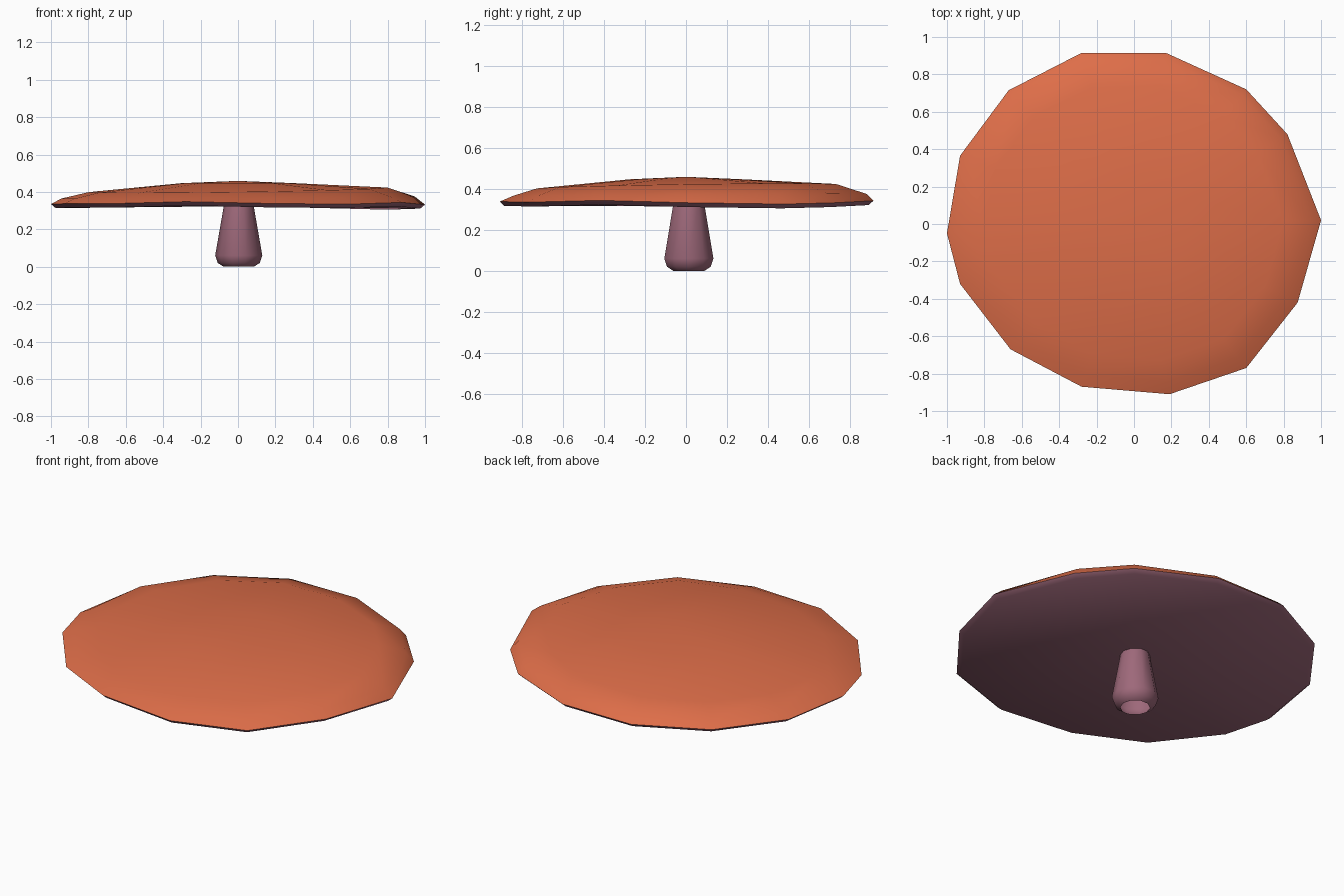
import bpy, bmesh, math

if "Cube" in bpy.data.objects:
    bpy.data.objects.remove(bpy.data.objects["Cube"])


def material(name, rgb):
    m = bpy.data.materials.new(name)
    m.diffuse_color = (*rgb, 1)
    m.use_nodes = True
    m.node_tree.nodes["Principled BSDF"].inputs["Base Color"].default_value = m.diffuse_color
    return m


def loft(name, rings, mats, apex=None, base=None, lower_bands=0):
    """Skin a stack of rings (bottom to top); optional centre points close the ends."""
    bm = bmesh.new()
    rows = [[bm.verts.new(p) for p in ring] for ring in rings]
    n = len(rows[0])
    for k in range(len(rows) - 1):
        for i in range(n):
            j = (i + 1) % n
            f = bm.faces.new((rows[k][i], rows[k][j], rows[k + 1][j], rows[k + 1][i]))
            f.material_index = 0 if k >= lower_bands else 1
    for centre, row, index, flip in ((apex, rows[-1], 0, False), (base, rows[0], 1, True)):
        if centre:
            c = bm.verts.new(centre)
            for i in range(n):
                tri = (row[i], row[(i + 1) % n], c)
                f = bm.faces.new(tri[::-1] if flip else tri)
                f.material_index = index
    me = bpy.data.meshes.new(name)
    bm.to_mesh(me)
    bm.free()
    for m in mats:
        me.materials.append(m)
    ob = bpy.data.objects.new(name, me)
    bpy.context.collection.objects.link(ob)
    bpy.ops.object.select_all(action='DESELECT')
    ob.select_set(True)
    bpy.context.view_layer.objects.active = ob
    bpy.ops.object.shade_smooth_by_angle(angle=math.radians(50))
    return ob


orange = material("orange_cap", (0.73, 0.155, 0.066))
mauve = material("mauve_flesh", (0.342, 0.140, 0.195))

# Cap: uneven fourteen-sided rim (x, y, z), scaled inward for the dome rings
rim = [(1.0, 0.02, .332), (.82, .48, .326), (.60, .72, .332), (.17, .915, .342),
       (-.28, .915, .342), (-.67, .715, .338), (-.93, .365, .335), (-1.0, -.05, .335),
       (-.93, -.32, .337), (-.66, -.67, .338), (-.28, -.87, .348), (.19, -.91, .338),
       (.60, -.77, .335), (.875, -.42, .344)]
under = [(x * .975, y * .975, z - .021) for x, y, z in rim]
edge = [(x * (.945 + .02 * y), y * (.945 + .02 * y), .370 + .005 * (x + y)) for x, y, z in rim]
shoulder = [(x * .80, y * .80, .411 + .012 * (x + y)) for x, y, z in rim]
crown = [(x * .3, y * .3, .447) for x, y, z in rim]
loft("cap", [under, rim, edge, shoulder, crown], [orange, mauve],
     apex=(0, 0, .459), base=(0, 0, .325), lower_bands=1)

# Stem: tapered tube, open at the foot
profile = [(.080, .0), (.112, .02), (.126, .06), (.079, .33)]
stem = [[(.004 + r * math.cos(math.tau * i / 10), .014 + r * math.sin(math.tau * i / 10), z)
         for i in range(10)] for r, z in profile]
loft("stem", stem, [mauve])
